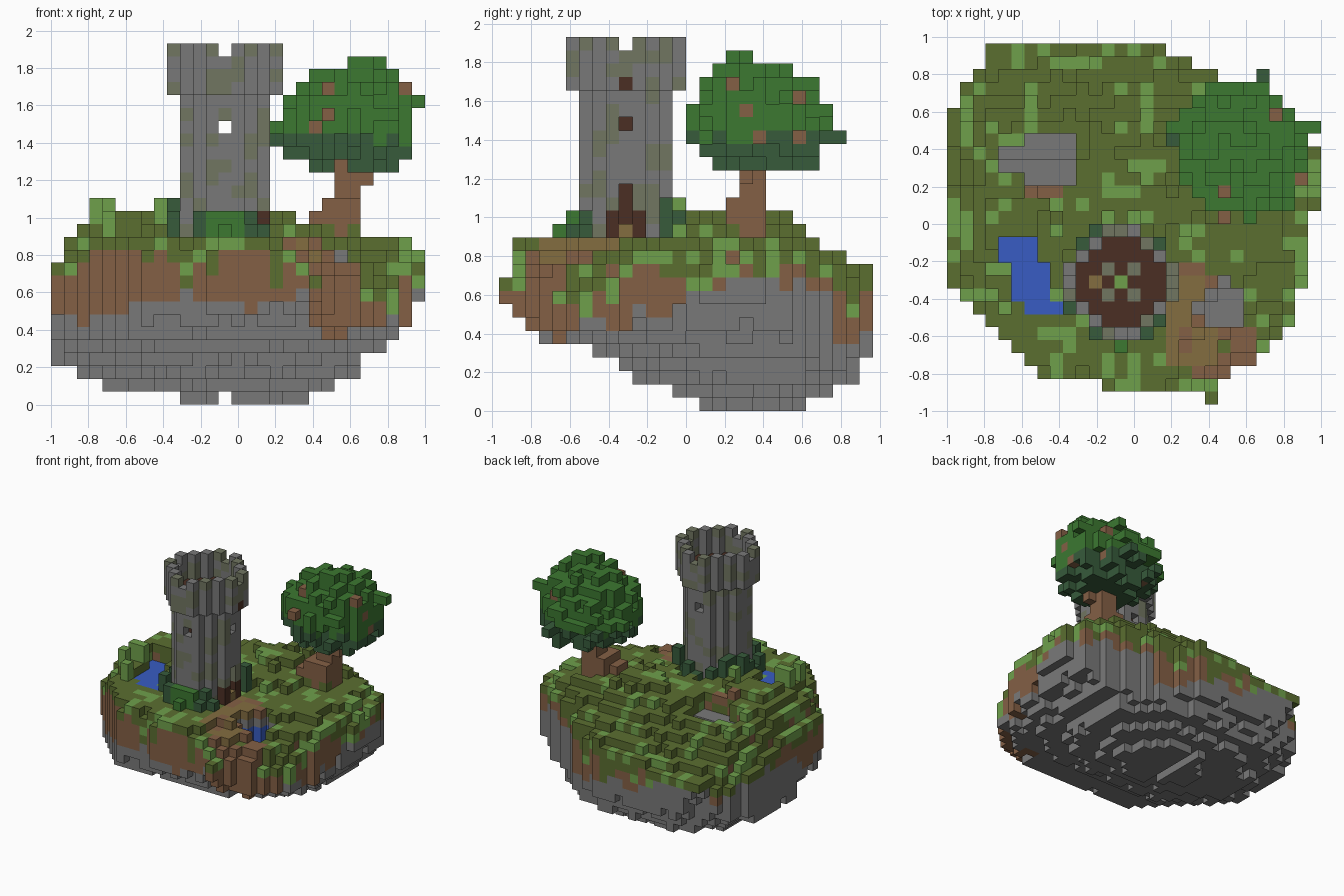
import bpy
import random
from math import exp, sin

random.seed(7)
if "Cube" in bpy.data.objects:
    bpy.data.objects.remove(bpy.data.objects["Cube"], do_unlink=True)

COLS, ROWS = 29, 28
CELL = 2 / COLS
TOWER_X, TOWER_Y, GROUND = 13, 9, 13

# Palette, given as display values and converted to linear
PALETTE = {
    "grass": "5b6e30", "light_grass": "6fa04b", "dirt": "846045", "stone": "797979",
    "mossy_stone": "717661", "dark_leaf": "375b3b", "leaf": "3c7831",
    "dark_wood": "4b2f24", "water": "385cc3", "path": "836d40",
}
NAMES = list(PALETTE)


def linear(value):
    return value / 12.92 if value <= 0.04045 else ((value + 0.055) / 1.055) ** 2.4


def make_material(name, code):
    rgb = [linear(byte / 255) for byte in bytes.fromhex(code)] + [1]
    mat = bpy.data.materials.new(name)
    mat.use_nodes = True
    mat.diffuse_color = rgb
    mat.node_tree.nodes["Principled BSDF"].inputs["Base Color"].default_value = rgb
    return mat


MATERIALS = {name: make_material(name, code) for name, code in PALETTE.items()}
parts = {}      # part name -> {cell: colour}
occupied = set()


def put(part, cell, colour):
    if cell not in occupied:
        occupied.add(cell)
        parts.setdefault(part, {})[cell] = colour


def chance(share, colour, other):
    return colour if random.random() < share else other


def interpolate(points, t):
    for (a, u), (b, v) in zip(points, points[1:]):
        if a <= t <= b:
            return u + (v - u) * (t - a) / (b - a)


def bump(x, y, cx, cy, spread):
    return exp(-((x - cx) ** 2 + (y - cy) ** 2) / spread)


# Island outline: first and last column along the rows
LEFT = [(0, 20), (1, 12), (2, 7), (4, 5), (9, 0), (22, 0), (27, 3)]
RIGHT = [(0, 21), (1, 20.6), (3, 24), (6, 26.6), (10, 28), (18, 29), (21, 28), (27, 17)]
# Underside layers: column range and row range of each
LAYERS = [(10, 20, 15, 23), (4, 22, 13, 25), (2, 24, 10, 27), (0, 24, 9, 27),
          (0, 26, 7, 28), (0, 27, 3, 28), (0, 28, 2, 28), (0, 28, 1, 28)]


def on_island(i, j):
    return 0 <= j < ROWS and round(interpolate(LEFT, j)) <= i < round(interpolate(RIGHT, j))


def in_layer(i, j, k):
    if k >= len(LAYERS):
        return True
    if k == 0 and i == 13:
        return False
    x0, x1, y0, y1 = LAYERS[k]
    u = abs(2 * i + 1 - x0 - x1) / (x1 - x0)
    v = abs(2 * j + 1 - y0 - y1) / (y1 - y0)
    power = 1.8 + .28 * k
    return max(u, v) < 1 and u ** power + v ** power < 1 + random.uniform(-.2, .15)


def in_pond(i, j):
    start = round(4 + (12 - j) * 0.35)
    return 7 <= j <= 12 and start <= i < start + 3


def in_back_pit(i, j):
    return (4 <= i <= 9 and 18 <= j <= 19) or (6 <= i <= 9 and j in (17, 20))


def in_spring(i, j):
    return (20 <= i <= 22 and 6 <= j <= 8) or (i, j) in ((21, 9), (19, 7))


def tower_radius(i, j):
    return (i - TOWER_X) ** 2 + (j - TOWER_Y) ** 2


def ground_height(i, j):
    x, y = (i + .5) * CELL - 1, (j + .5) * CELL - ROWS / COLS
    if tower_radius(i, j) <= 20:
        return GROUND
    h = 13.1 + 2 * bump(x, y, -.65, .02, .12) + 1.7 * bump(x, y, .15, .35, .12)
    # Back slope, north-west terraces, south-east slope, east and west rims
    h -= min(2.4, 8 * max(0, y - .52)) + 3 * max(0, y - .1) * max(0, -x - .1)
    h -= 14 * max(0, x - .2) * max(0, -y - .2)
    h -= 3 * max(0, x - .65) + 13 * max(0, -x - .8)
    if not all(on_island(i + a, j + b) for a, b in ((1, 0), (-1, 0), (0, 1), (0, -1))):
        h -= .5
    if in_pond(i, j):
        return GROUND
    if in_back_pit(i, j):
        return round(h) - 2
    if in_spring(i, j):
        return round(h) - 4
    return round(h + random.uniform(-.3, .3))


heights = {(i, j): ground_height(i, j)
           for i in range(COLS) for j in range(ROWS) if on_island(i, j)}

# Island, coloured by depth under the turf
for (i, j), top in heights.items():
    south_east = i > 19 and j < 10
    lip = random.choice((1, 1, 2)) if south_east else random.choice((1, 1, 2, 2, 3))
    rock = 8 + (j > 12) + round(.6 * sin(i * .7 + j * .4)) - (i < 3)
    if south_east:
        rock -= 2
    if j > 24:
        rock -= 3 if i > 10 else 1
        lip += i > 10
    if i < 8 and j < 10:
        lip = 1
    rim = i < 2 or i > 25 or j < 3 or (south_east and j < 5)
    path = 17 <= i <= 20 and 3 <= j <= 10 and i + j < 30
    bare = 19 <= i <= 23 and 2 <= j <= 5
    pit = in_back_pit(i, j) or in_spring(i, j)
    west_wall = i in (18, 19) and 6 <= j <= 9
    north_wall = 20 <= i <= 22 and j in (9, 10)
    spring_wall = (west_wall or north_wall) and not pit
    solid = False
    for k in range(top):
        solid = solid or in_layer(i, j, k)
        if not solid:
            continue
        depth = top - 1 - k
        if in_pond(i, j) and depth == 0:
            put("pond", (i, j, k), "water")
            continue
        if spring_wall and depth in (2, 3):
            put("spring", (i, j, k), "water")
            continue
        if pit or (spring_wall and depth == 1):
            colour = "stone"
        elif depth == 0 and path:
            colour = chance(.65, "path", "dirt")
        elif depth == 0 and bare:
            colour = chance(.7, "dirt", "grass")
        elif depth == 0 and 6 <= i <= 8 and j == 16:
            colour = "dirt"
        elif depth < lip and (depth == 0 or k >= rock):
            colour = chance(.4 if rim else .18, "light_grass", "grass")
        else:
            colour = "stone" if k < rock else "dirt"
        put("island", (i, j, k), colour)

# Grass tufts on the high west bank
for (i, j), top in heights.items():
    if 2 < i < 9 and 5 < j < 14 and not in_pond(i, j) and random.random() < .3:
        for k in range(top, min(top + random.choice((1, 1, 2)), 17)):
            put("grass_tufts", (i, j, k), "light_grass")

# Tower: hollow shaft, wider head, windows, doorway and crenels
for i in range(9, 18):
    for j in range(5, 14):
        dx, dy, r = i - TOWER_X, j - TOWER_Y, tower_radius(i, j)
        centre = dx == 0 or dy == 0
        for k in range(GROUND, 24):
            window = k == 21 and (dx == 0 or (dy == 0 and dx > 0))
            door = dx > 0 and (dy == 0 and k < 17)
            if 5 < r <= 10 and not window and not door:
                frame = dx == 3 and abs(dy) == 1 and k < 15
                put("tower_shaft", (i, j, k),
                    "dark_wood" if frame else chance(.22, "mossy_stone", "stone"))
        if r <= 10:
            diagonal = abs(dx) == 1 and abs(dy) == 1
            colour = "mossy_stone" if diagonal else "dark_wood"
            if r == 0:
                colour = "light_grass"
            elif dx == -2 and dy == 0:
                colour = "path"
            put("tower_floor", (i, j, 24), colour)
        elif r <= 17:
            for k in range(24, 27 if centre else 28):
                beam = k == 24 and dx == 4 and dy == 0
                put("tower_head", (i, j, k),
                    "dark_wood" if beam else chance(.33, "mossy_stone", "stone"))

# Ladder inside, door recess and step
for k in range(GROUND, 24):
    put("ladder", (TOWER_X - 2, TOWER_Y, k), "dark_wood")
for k in range(GROUND, 17):
    put("door", (TOWER_X + 2, TOWER_Y, k), "dark_wood")
put("door_step", (TOWER_X + 3, TOWER_Y, GROUND), "path")

# Bushes round the foot of the tower, clear of the doorway
for (i, j), top in heights.items():
    dx, dy, r = i - TOWER_X, j - TOWER_Y, tower_radius(i, j)
    front = dy < -2 and abs(dx) < 2
    if front and 10 < r <= 25 and not (dy == -5 and dx):
        for k in range(top, GROUND + (1 if dy == -5 else 2)):
            put("bushes", (i, j, k), "leaf")
    elif 10 < r <= 20 and not (dx > 2 and abs(dy) < 3) and random.random() < .75:
        tall = 3 if abs(dx) > 2 and dy > 0 else random.choice((1, 2))
        for k in range(top, top + tall):
            put("bushes", (i, j, k), "dark_leaf")

# Tree: spreading roots, trunk, a branch and a ragged crown
for i in range(20, 24):
    for j in range(17, 20):
        for k in range(heights[i, j], 15 if i < 21 else 16):
            if not (i == 20 and j == 19):
                put("trunk", (i, j, k), "dirt")
for i in (22, 23):
    for j in (18, 19):
        for k in range(13, 21):
            put("trunk", (i, j, k), "dirt")
put("trunk", (24, 18, 17), "dirt")
for i in range(17, 28):
    for j in range(14, 26):
        for k in range(18, 26):
            u, v, w = (i - 22.7) / 5.7, (j - 19.1) / 5.1, (k - 21.2) / 4.4
            lean = .3 * max(w, 0) * (v - u)
            if u * u + v * v + abs(w) ** 2.2 + lean < 1 + random.uniform(-.35, .16):
                leaf = "dark_leaf" if k + random.choice((0, 0, 1)) < 21 else "leaf"
                put("crown", (i, j, k), chance(.04, "dirt", leaf))
for i, j in ((23, 17), (24, 17), (24, 18), (25, 18)):
    put("crown", (i, j, 26), "leaf")
    put("crown", (i, j, 25), "leaf")
for cell in ((28, 21, 23), (27, 21, 23), (24, 24, 20), (24, 25, 20), (23, 14, 20)):
    put("crown", cell, "dark_leaf" if cell[2] < 21 else "leaf")

# Turn each part's cells into a mesh of its exposed faces
SIDES = [(axis, sign) for axis in range(3) for sign in (0, 1)]


def build(name, cells):
    index, faces, slots = {}, [], []
    used = [n for n in NAMES if n in cells.values()]
    for cell, colour in cells.items():
        for axis, sign in SIDES:
            beyond = list(cell)
            beyond[axis] += 2 * sign - 1
            if tuple(beyond) in occupied:
                continue
            ring = []
            for a, b in ((0, 0), (1, 0), (1, 1), (0, 1)):
                corner = list(cell)
                corner[axis] += sign
                corner[(axis + 1) % 3] += a
                corner[(axis + 2) % 3] += b
                ring.append(index.setdefault(tuple(corner), len(index)))
            faces.append(ring if sign else ring[::-1])
            slots.append(used.index(colour))
    if not faces:
        return
    verts = [(x * CELL - 1, y * CELL - ROWS / COLS, z * CELL) for x, y, z in index]
    mesh = bpy.data.meshes.new(name)
    mesh.from_pydata(verts, [], faces)
    for colour in used:
        mesh.materials.append(MATERIALS[colour])
    mesh.polygons.foreach_set("material_index", slots)
    bpy.context.collection.objects.link(bpy.data.objects.new(name, mesh))


for part, cells in parts.items():
    build(part, cells)
